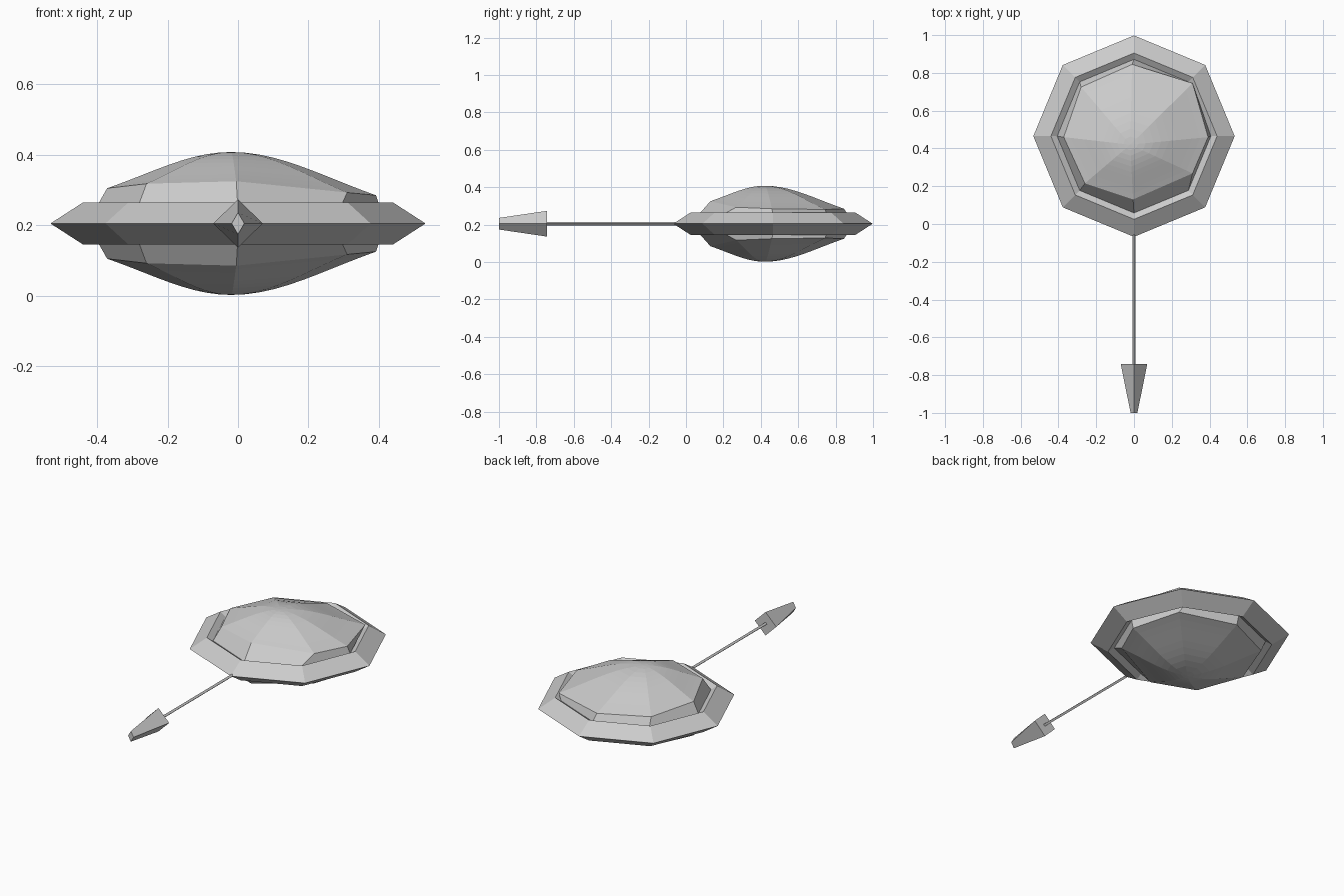
import bpy, bmesh, math
from mathutils import Vector

if "Cube" in bpy.data.objects:
    bpy.data.objects.remove(bpy.data.objects["Cube"])

MID = 0.205                      # height of the symmetry plane
CEN = Vector((0, 0.465))         # centre of the octagonal head


def finish(name, bm):
    bmesh.ops.recalc_face_normals(bm, faces=bm.faces)
    me = bpy.data.meshes.new(name)
    bm.to_mesh(me)
    bm.free()
    ob = bpy.data.objects.new(name, me)
    bpy.context.collection.objects.link(ob)
    return ob


def bridge(bm, a, b):
    n = len(a)
    for i in range(n):
        bm.faces.new((a[i], a[(i + 1) % n], b[(i + 1) % n], b[i]))


def octagon(r, z):
    return [(CEN.x + r * math.cos(i * math.pi / 4),
             CEN.y + r * math.sin(i * math.pi / 4), z) for i in range(8)]


# Frame: octagonal ring with a diamond cross-section
bm = bmesh.new()
loops = [[bm.verts.new(p) for p in octagon(r, MID + dz)]
         for r, dz in ((0.533, 0), (0.44, 0.06), (0.347, 0), (0.44, -0.06))]
for i in range(4):
    bridge(bm, loops[i], loops[(i + 1) % 4])
finish("ring_frame", bm)

# Lens: off-centre bell dome above and below, trimmed by an octagonal wall
apex = Vector((-0.02, 0.42, 0.408))
rim = [Vector(p) for p in (
    (0.392, 0.46, 0.285), (0.31, 0.745, 0.281), (-0.01, 0.845, 0.285),
    (-0.28, 0.725, 0.291), (-0.372, 0.46, 0.305), (-0.26, 0.215, 0.318),
    (-0.005, 0.13, 0.325), (0.31, 0.268, 0.293))]
STEPS = 10
bm = bmesh.new()
for side in (1, -1):
    def vert(p):
        return bm.verts.new((p[0], p[1], MID + side * (p[2] - MID)))
    prev = [vert(p) for p in octagon(0.415, MID)]
    wall = [vert(p) for p in octagon(0.407, 0.243)]
    bridge(bm, prev, wall)
    prev = wall
    for k in range(STEPS, 0, -1):
        t = k / STEPS
        f = 0.6 * (1 - t * t) + 0.2 * (1 + math.cos(math.pi * t))
        cur = []
        for p in rim:
            q = apex.lerp(p, t)
            q.z = p.z + (apex.z - p.z) * f
            cur.append(vert(q))
        bridge(bm, prev, cur)
        prev = cur
    top = vert(apex)
    for i in range(8):
        bm.faces.new((prev[i], prev[(i + 1) % 8], top))
bmesh.ops.remove_doubles(bm, verts=bm.verts, dist=1e-5)
finish("lens", bm)


# Four-sided bar along y: sections are (y, half width, half height)
def diamond_bar(name, sections):
    bm = bmesh.new()
    rows = [[bm.verts.new((x * w, y, MID + z * h))
             for x, z in ((1, 0), (0, 1), (-1, 0), (0, -1))]
            for y, w, h in sections]
    for a, b in zip(rows, rows[1:]):
        bridge(bm, a, b)
    bm.faces.new(rows[0])
    bm.faces.new(rows[-1])
    return finish(name, bm)


diamond_bar("handle_rod", ((-0.04, 0.009, 0.009), (-0.78, 0.009, 0.009)))
diamond_bar("handle_grip", ((-0.742, 0.07, 0.069), (-1.0, 0.018, 0.031)))
